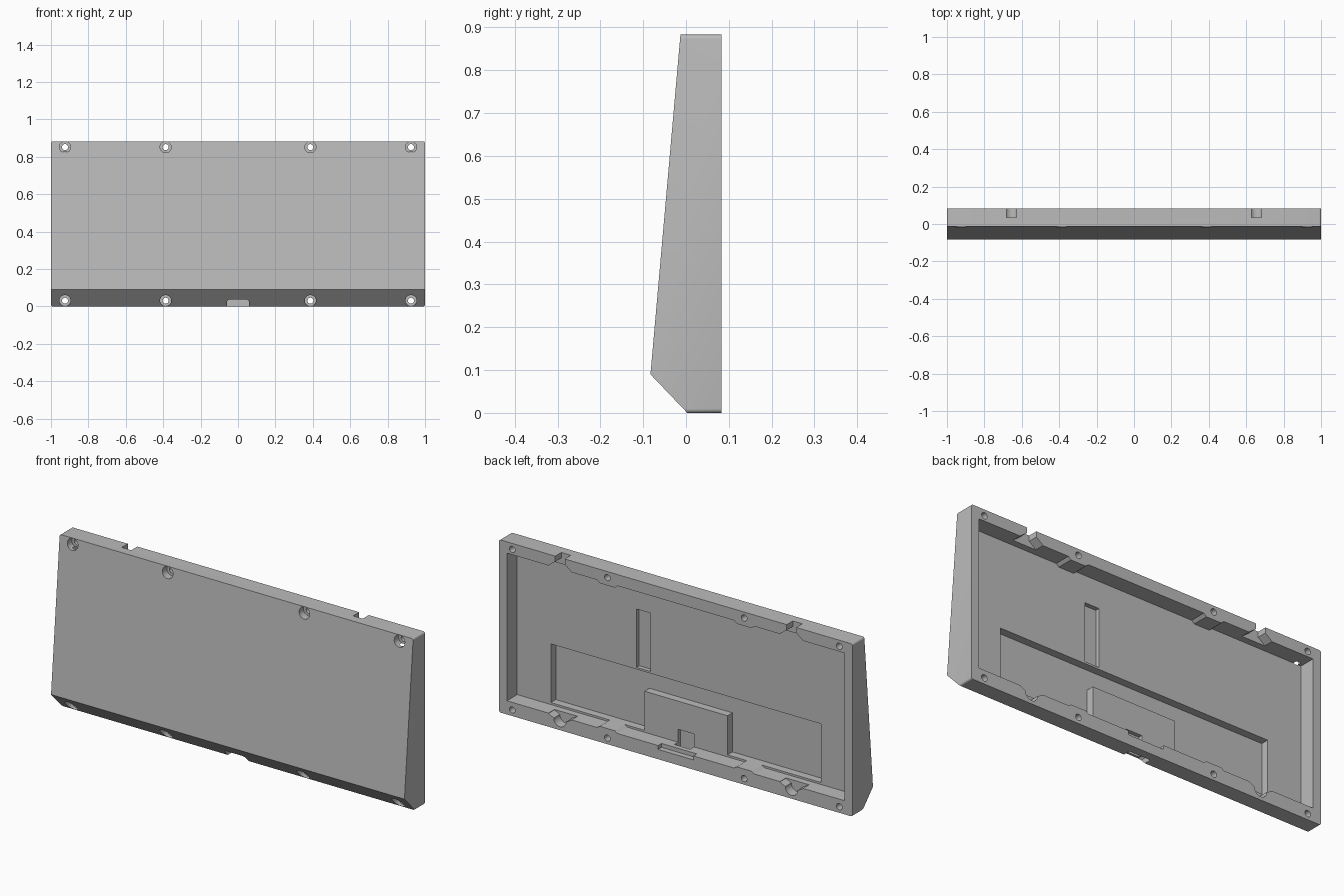
import bpy
import bmesh
from math import pi, cos, sin

old = bpy.data.objects.get("Cube")
if old:
    bpy.data.objects.remove(old, do_unlink=True)

H, BACK, FLOOR = 0.883, 0.083, 0.0

grey = bpy.data.materials.new("light grey")
grey.use_nodes = True
grey.diffuse_color = (0.5, 0.5, 0.5, 1)
grey.node_tree.nodes["Principled BSDF"].inputs["Base Color"].default_value = (0.5, 0.5, 0.5, 1)


def prism(name, bottom, top, bevel=0):
    """Solid between two matching outlines of 3D points."""
    bm = bmesh.new()
    a = [bm.verts.new(p) for p in bottom]
    b = [bm.verts.new(p) for p in top]
    bm.faces.new(a)
    bm.faces.new(b)
    for i in range(len(a)):
        j = (i + 1) % len(a)
        bm.faces.new((a[i], a[j], b[j], b[i]))
    bmesh.ops.recalc_face_normals(bm, faces=bm.faces)
    if bevel:
        # Round the four outer corners that run front to back
        edges = [e for e in bm.edges
                 if abs(e.verts[0].co.x - e.verts[1].co.x) < 1e-5
                 and abs(e.verts[0].co.z - e.verts[1].co.z) < 1e-5]
        bmesh.ops.bevel(bm, geom=edges, offset=bevel, segments=4,
                        profile=0.5, affect='EDGES')
    mesh = bpy.data.meshes.new(name)
    bm.to_mesh(mesh)
    bm.free()
    mesh.materials.append(grey)
    ob = bpy.data.objects.new(name, mesh)
    bpy.context.collection.objects.link(ob)
    return ob


def along_y(name, outline, y0, y1):
    return prism(name, [(x, y0, z) for x, z in outline], [(x, y1, z) for x, z in outline])


def box(x0, x1, y0, y1, z0, z1):
    return along_y("cutter", [(x0, z0), (x1, z0), (x1, z1), (x0, z1)], y0, y1)


def cylinder(x, z, r, y0, y1, n=32):
    ring = [(x + r * cos(2 * pi * i / n), z + r * sin(2 * pi * i / n)) for i in range(n)]
    return along_y("cutter", ring, y0, y1)


def cut(cutter):
    cutter.hide_render = True
    bpy.context.view_layer.objects.active = case
    mod = case.modifiers.new("cut", 'BOOLEAN')
    mod.operation = 'DIFFERENCE'
    mod.solver = 'EXACT'
    mod.object = cutter
    bpy.ops.object.modifier_apply(modifier=mod.name)
    bpy.data.objects.remove(cutter, do_unlink=True)


# Wedge-shaped shell with a chamfered lower front edge
side = [(BACK, 0), (0.003, 0), (-0.083, 0.09), (-0.013, H), (BACK, H)]
case = prism("case_shell", [(-1, y, z) for y, z in side], [(1, y, z) for y, z in side], 0.01)

# Main cavity, open at the back, with rim bosses round the middle screws
half = [(0.33, 0.825), (0.345, 0.812), (0.43, 0.812), (0.445, 0.825), (0.955, 0.825),
        (0.955, 0.07), (0.445, 0.07), (0.43, 0.08), (0.345, 0.08), (0.33, 0.07)]
cut(along_y("cutter", half + [(-x, z) for x, z in reversed(half)], FLOOR, 0.1))

# Deep lower pocket that leaves a raised central block
pocket = [(-0.765, 0.08), (-0.235, 0.08), (-0.235, 0.28), (0.235, 0.28),
          (0.235, 0.08), (0.765, 0.08), (0.765, 0.38), (-0.765, 0.38)]
cut(along_y("cutter", pocket, -0.04, 0.02))

# Narrow upright slot in the floor
cut(box(0.2, 0.28, -0.022, 0.02, 0.39, 0.688))

# Cable port: notch in the chamfer, groove in the block, relief in the rim
port = [(-0.06, -0.02), (0.06, -0.02), (0.06, 0.027), (0.05, 0.037), (-0.05, 0.037), (-0.06, 0.027)]
cut(along_y("cutter", port, -0.12, 0.04))
cut(box(-0.045, 0.045, -0.02, 0.03, 0.03, 0.136))
cut(box(-0.1, 0.1, 0.055, 0.1, 0.05, 0.09))

for s in (-1, 1):
    # Slots through the top rim, flared towards the cavity
    x = s * 0.655
    cut(along_y("cutter", [(x - 0.065, 0.815), (x + 0.065, 0.815), (x + 0.065, 0.826),
                           (x + 0.027, 0.855), (x + 0.027, 0.92), (x - 0.027, 0.92),
                           (x - 0.027, 0.855), (x - 0.065, 0.826)], 0.034, 0.1))
    # Rounded notches in the bottom rim
    cut(cylinder(x, 0.052, 0.035, 0.034, 0.1))
    cut(along_y("cutter", [(x - 0.065, 0.075), (x - 0.065, 0.068), (x - 0.03, 0.05),
                           (x + 0.03, 0.05), (x + 0.065, 0.068), (x + 0.065, 0.075)], 0.034, 0.1))
    # Counterbored screw holes along both long edges
    for hx in (0.387, 0.925):
        for z in (0.852, 0.031):
            cut(cylinder(s * hx, z, 0.03, -0.2, 0.02))
            cut(cylinder(s * hx, z, 0.016, -0.2, 0.2))

bpy.ops.object.select_all(action='DESELECT')
case.select_set(True)
bpy.context.view_layer.objects.active = case
bpy.ops.object.shade_smooth_by_angle(angle=pi / 6)
